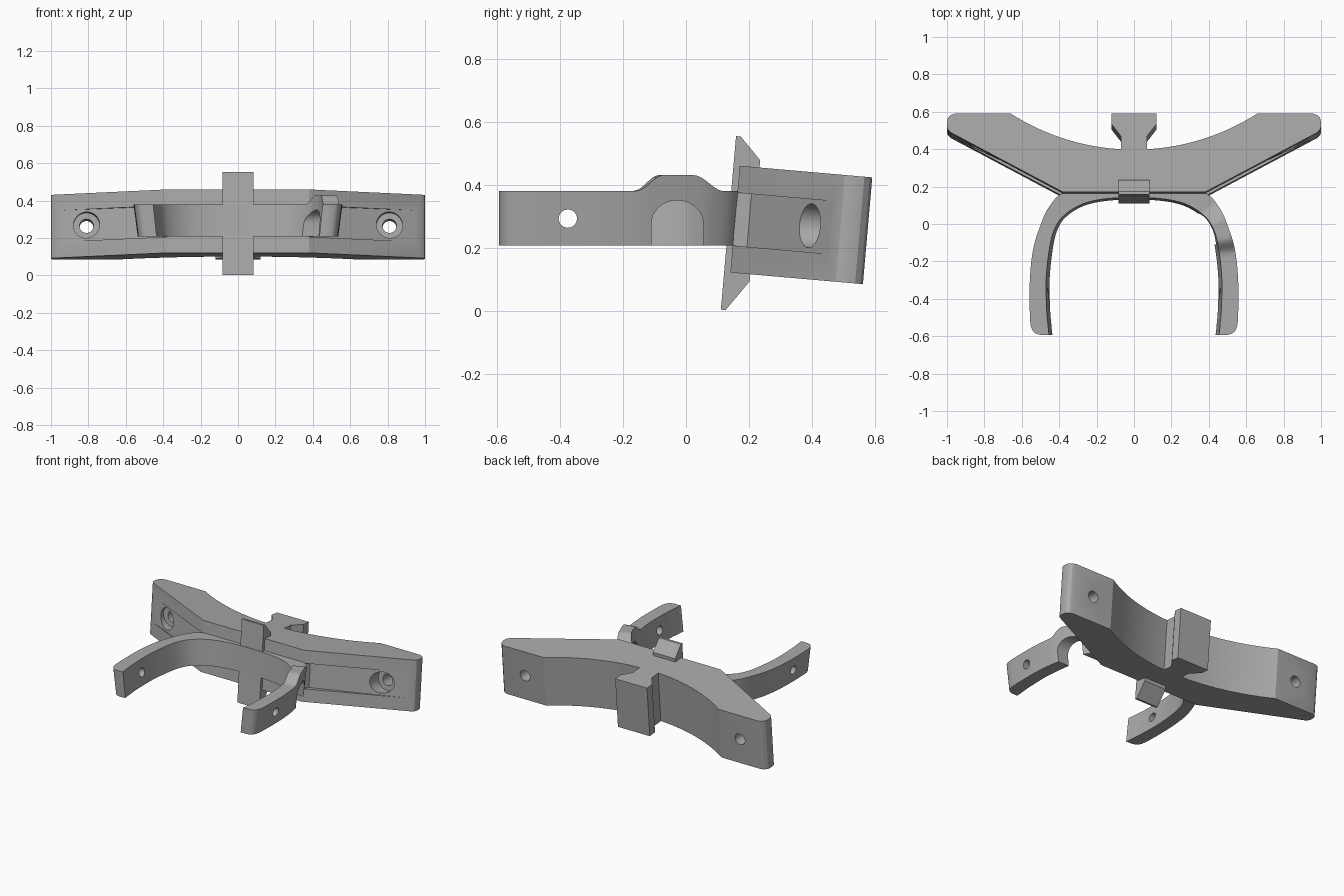
import bpy, bmesh, math
from mathutils import Vector, Matrix

cube = bpy.data.objects.get("Cube")
if cube:
    bpy.data.objects.remove(cube, do_unlink=True)

grey = bpy.data.materials.new("plain_grey")
grey.use_nodes = True
grey.diffuse_color = (0.4, 0.4, 0.4, 1)
grey.node_tree.nodes["Principled BSDF"].inputs["Base Color"].default_value = (0.4, 0.4, 0.4, 1)


def finish(name, bm):
    bmesh.ops.recalc_face_normals(bm, faces=bm.faces)
    mesh = bpy.data.meshes.new(name)
    bm.to_mesh(mesh)
    bm.free()
    mesh.materials.append(grey)
    ob = bpy.data.objects.new(name, mesh)
    bpy.context.collection.objects.link(ob)
    return ob


def prism(name, outline, lo, hi, axis):
    """Extrude a 2D outline along x or z."""
    bm = bmesh.new()
    place = (lambda p, t: (t, p[0], p[1])) if axis == "x" else (lambda p, t: (p[0], p[1], t))
    face = bm.faces.new([bm.verts.new(place(p, lo)) for p in outline])
    ext = bmesh.ops.extrude_face_region(bm, geom=[face])["geom"]
    step = Vector(place((0, 0), hi - lo))
    bmesh.ops.translate(bm, vec=step, verts=[v for v in ext if isinstance(v, bmesh.types.BMVert)])
    return finish(name, bm)


def rod(name, radius, centre, length, axis):
    turn = Matrix.Rotation(math.pi / 2, 4, "Y" if axis == "x" else "X")
    bm = bmesh.new()
    bmesh.ops.create_cone(bm, cap_ends=True, segments=32, radius1=radius, radius2=radius,
                          depth=length, matrix=Matrix.Translation(centre) @ turn)
    return finish(name, bm)


def activate(ob):
    bpy.ops.object.select_all(action="DESELECT")
    ob.select_set(True)
    bpy.context.view_layer.objects.active = ob


def cut(ob, cutters):
    for c in cutters:
        c.hide_render = True
        activate(ob)
        mod = ob.modifiers.new("cut", "BOOLEAN")
        mod.operation, mod.solver, mod.object = "DIFFERENCE", "EXACT", c
        bpy.ops.object.modifier_apply(modifier=mod.name)
        bpy.data.objects.remove(c, do_unlink=True)


def smooth(ob):
    activate(ob)
    bpy.ops.object.shade_smooth_by_angle(angle=math.radians(25))


def mirrored(points):
    return points + [(-x, y) for x, y in reversed(points)]


# Mounting body: swept wings, concave back and a flared post in the middle
radius = 1.22
arc = [(x, 0.018 + radius - math.sqrt(radius ** 2 - x * x))
       for x in [0.07 + 0.59 * i / 20 for i in range(21)]]
half = [(0.12, 0.212), (0.12, 0.155), (0.07, 0.09)] + arc
half += [(0.955, 0.212), (0.98, 0.204), (0.995, 0.187), (1, 0.165), (1, 0.14),
         (0.995, 0.125), (0.98, 0.11), (0.38, -0.21)]
body = prism("mounting_body", mirrored(half), -0.17, 0.17, "z")

# Wing recesses and counterbored screw holes
cutters = []
for s in (-1, 1):
    recess = [(0.95, 0.094), (0.4, -0.165), (0.38, -0.21), (0.38, -0.26), (0.95, 0.05)]
    cutters.append(prism("recess_cutter", [(s * x, y) for x, y in recess], -0.084, 0.084, "z"))
    cutters.append(rod("counterbore_cutter", 0.07, (s * 0.81, -0.105, 0), 0.39, "y"))
    cutters.append(rod("screw_cutter", 0.037, (s * 0.81, 0.1, 0), 0.8, "y"))
cut(body, cutters)

# Front strip with a hook wedge at each end
hook = prism("hook_strip", [(-0.23, 0.263), (-0.215, 0.263), (-0.147, 0.193), (-0.147, -0.193),
                            (-0.215, -0.29), (-0.23, -0.29)], -0.083, 0.083, "x")
for ob in (body, hook):
    ob.location = (0, 0.365, 0.272)
    ob.rotation_euler.x = math.radians(-5)
    smooth(ob)


# Curved arms: paired inner and outer plan points, smoothed into a band
inner = [(0, .14), (.15, .135), (.28, .105), (.38, .04), (.43, -.04), (.455, -.15), (.47, -.3),
         (.467, -.46), (.46, -.54), (.457, -.575), (.453, -.593)]
outer = [(0, .2), (.17, .2), (.37, .17), (.455, .09), (.505, -.02), (.54, -.14), (.557, -.3),
         (.557, -.48), (.55, -.55), (.53, -.582), (.5, -.593)]


def spline(points, steps=8):
    p = [Vector(q) for q in points]
    p = [Vector((-p[1].x, p[1].y))] + p + [p[-1]]
    out = []
    for a, b, c, d in zip(p, p[1:], p[2:], p[3:]):
        for i in range(steps):
            t = i / steps
            out.append(b + 0.5 * t * (c - a + t * (2 * a - 5 * b + 4 * c - d + t * (3 * (b - c) + d - a))))
    return out + [p[-1]]


def ease(t):
    t = min(1, max(0, t))
    return t * t * (3 - 2 * t)


def hump(x, y):
    return 0.05 * ease((y + 0.16) / 0.08) * ease((0.09 - y) / 0.08) if x > 0.3 else 0


pairs = list(zip(spline(inner), spline(outer)))
flip = Vector((-1, 1))
pairs = [(a * flip, b * flip) for a, b in reversed(pairs[1:])] + pairs
bm = bmesh.new()
rings = []
for a, b in pairs:
    rise = hump(a.x, (a.y + b.y) / 2)
    low = [(p.x * 0.96, p.y * (0.92 if p.y > 0 else 1), 0.207) for p in (b, a)]
    rings.append([bm.verts.new(v) for v in
                  [(a.x, a.y, 0.38 + rise), (b.x, b.y, 0.38 + rise)] + low])
for r, q in zip(rings, rings[1:]):
    for i in range(4):
        bm.faces.new((r[i], r[(i + 1) % 4], q[(i + 1) % 4], q[i]))
bm.faces.new(rings[0])
bm.faces.new(rings[-1])
arms = finish("curved_arms", bm)

# Arched notch in the left arm and a pin hole in both
arch = [(-0.11, 0.1), (0.055, 0.1)]
arch += [(-0.0275 + 0.0825 * math.cos(t), 0.275 + 0.075 * math.sin(t))
         for t in [math.pi * i / 16 for i in range(17)]]
cut(arms, [prism("arch_cutter", arch, 0.3, 0.7, "x"),
           rod("pin_cutter", 0.029, (0, -0.375, 0.292), 1.6, "x")])
smooth(arms)
